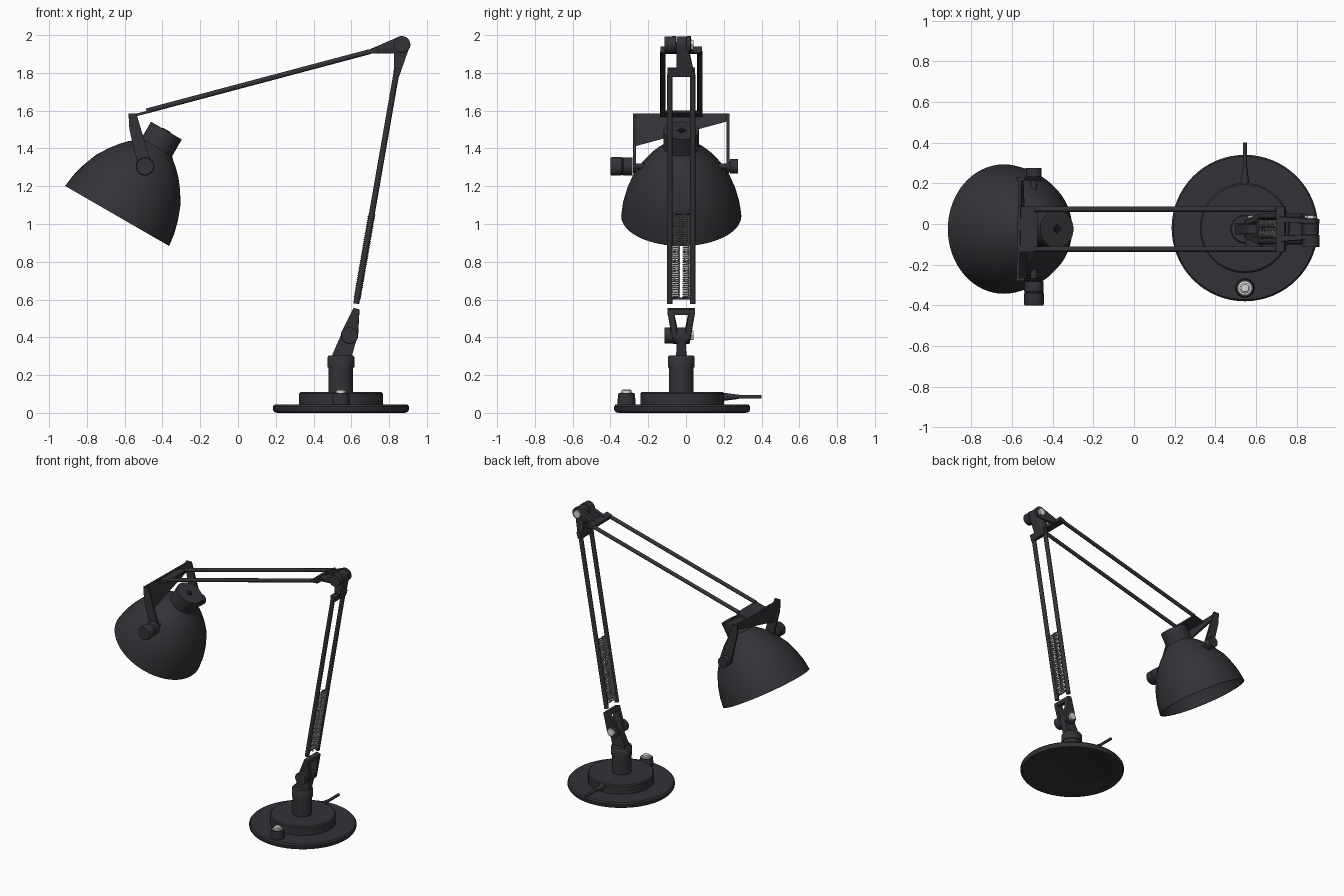
import bpy, bmesh, math
from mathutils import Vector

if "Cube" in bpy.data.objects:
    bpy.data.objects.remove(bpy.data.objects["Cube"])

CY = -0.025  # the lamp's middle plane


def material(name, rgb):
    m = bpy.data.materials.new(name)
    m.diffuse_color = (*rgb, 1)
    m.use_nodes = True
    m.node_tree.nodes["Principled BSDF"].inputs["Base Color"].default_value = m.diffuse_color
    return m


BLACK = material("charcoal black", (0.033, 0.032, 0.038))
DARK = material("deep black", (0.008, 0.008, 0.009))
SILVER = material("bright silver", (0.70, 0.70, 0.68))
STEEL = material("spring steel", (0.42, 0.42, 0.40))


def finish(bm, name, mat, angle=35):
    bmesh.ops.remove_doubles(bm, verts=bm.verts, dist=1e-5)
    bmesh.ops.recalc_face_normals(bm, faces=bm.faces)
    me = bpy.data.meshes.new(name)
    bm.to_mesh(me)
    bm.free()
    me.materials.append(mat)
    ob = bpy.data.objects.new(name, me)
    bpy.context.collection.objects.link(ob)
    bpy.ops.object.select_all(action='DESELECT')
    ob.select_set(True)
    bpy.context.view_layer.objects.active = ob
    bpy.ops.object.shade_smooth_by_angle(angle=math.radians(angle))
    return ob


def lathe(name, profile, origin, axis, mat=BLACK, seg=32, closed=False):
    """Revolve (radius, distance) points about an axis."""
    bm = bmesh.new()
    rot = Vector((0, 0, 1)).rotation_difference(Vector(axis).normalized())
    rings = []
    for r, t in profile:
        ring = []
        for i in range(seg):
            a = math.tau * i / seg
            p = rot @ Vector((r * math.cos(a), r * math.sin(a), t))
            ring.append(bm.verts.new(p + Vector(origin)))
        rings.append(ring)
    pairs = list(zip(rings, rings[1:]))
    if closed:
        pairs.append((rings[-1], rings[0]))
    for a, b in pairs:
        for i in range(seg):
            j = (i + 1) % seg
            bm.faces.new((a[i], a[j], b[j], b[i]))
    return finish(bm, name, mat)


def rod(name, p0, p1, r0, r1=None, mat=BLACK, seg=16):
    d = Vector(p1) - Vector(p0)
    r1 = r0 if r1 is None else r1
    return lathe(name, [(0, 0), (r0, 0), (r1, d.length), (0, d.length)], p0, d, mat, seg)


def hull(name, pts, mat=BLACK):
    bm = bmesh.new()
    vs = [bm.verts.new(p) for p in pts]
    res = bmesh.ops.convex_hull(bm, input=vs)
    junk = set(res["geom_interior"]) | set(res["geom_unused"])
    bmesh.ops.delete(bm, geom=[v for v in junk if isinstance(v, bmesh.types.BMVert)], context='VERTS')
    bmesh.ops.dissolve_limit(bm, angle_limit=0.01, verts=bm.verts, edges=bm.edges)
    return finish(bm, name, mat, 30)


def ring_xz(x, z, r, y, n=20):
    return [(x + r * math.cos(math.tau * i / n), y, z + r * math.sin(math.tau * i / n)) for i in range(n)]


def fork(name, tip, bar_half, bar_len, arm_tip, pivot, arm_pivot, r, thick=0.012):
    """Crossbar at the tip; arms given as (y from, y to) spans at tip and pivot."""
    t, p = Vector((tip[0], 0, tip[1])), Vector((pivot[0], 0, pivot[1]))
    d = (p - t).normalized()
    n = Vector((-d.z, 0, d.x)) * thick

    def box(y0, y1, depth):
        return [t + s * n * (1 + 8 * e) + d * e + Vector((0, CY + y, 0))
                for s in (-1, 1) for e in (0, depth) for y in (y0, y1)]
    for i, (at, ap) in enumerate(zip(arm_tip, arm_pivot)):
        pts = box(*at, bar_len * .6)
        for y in ap:
            pts += ring_xz(*pivot, r, CY + y)
        hull(f"{name}_arm_{i + 1}", pts)
    hull(f"{name}_crossbar", box(-bar_half, bar_half, bar_len))


# weighted base with a hollow underside, hub, column and collar
BX = 0.545
UP = (0, 0, 1)
base = (BX, CY + 0.005, 0)
lathe("base_plate", [(0, .042), (.1, .039), (.2, .029), (.28, .015), (.335, 0), (.352, .004), (.36, .016),
                     (.36, .034), (.352, .044), (0, .046)], base, UP, seg=64)
lathe("base_hub", [(.222, .04), (.222, .102), (.214, .11), (0, .112)], base, UP, seg=48)
lathe("column", [(.065, .1), (.065, .24), (.071, .24), (.071, .295), (.065, .304), (0, .304)],
      (BX, CY, 0), UP, seg=40)

# push switch and cable
lathe("switch_body", [(.047, .04), (.047, .07), (.043, .104), (0, .104)], (BX, -.315, 0), UP)
lathe("switch_cap", [(.033, .10), (.033, .107), (.026, .108), (.026, .118), (.018, .124), (0, .124)],
      (BX, -.315, 0), UP, SILVER)
rod("cable_sleeve", (BX, .18, .085), (BX, .28, .085), .024, .011)
rod("cable", (BX, .26, .085), (BX, .40, .085), .010)

# lower joint: post and fork
LOW = (0.59, 0.41)
post = [(x, CY + y, z) for x in (.50, .60) for y in (-.027, .027) for z in (.29, .31)]
for y in (-.022, .022):
    post += ring_xz(*LOW, .042, CY + y)
hull("lower_post", post)
fork("lower_fork", (.628, .552), .073, .03, [(-.073, -.043), (.043, .073)], LOW,
     [(-.044, -.022), (.022, .044)], .046, .016)

# elbow: solid bracket for the lower arm, fork for the upper arm
TOP = (0.868, 1.95)
fork("elbow_lower_bracket", (.838, 1.78), .073, .045, [(-.025, .066)], TOP, [(-.026, .026)], .042, .014)
fork("elbow_upper_bracket", (.70, 1.913), .11, .045, [(-.062, -.034), (.034, .062)], TOP,
     [(-.05, -.028), (.028, .05)], .045)

# knob, pin and nut at both joints
for name, (x, z) in (("lower", LOW), ("elbow", TOP)):
    rod(name + "_knob", (x, CY - .088, z), (x, CY - .04, z), .043, seg=32)
    rod(name + "_pin", (x, CY - .05, z), (x, CY + .05, z), .014)
    rod(name + "_nut", (x, CY + .04, z), (x, CY + .066, z), .029, mat=SILVER, seg=6)

# twin rods of both arms
A, B = Vector((.626, CY, .578)), Vector((.837, CY, 1.79))
C, D = Vector((.70, CY, 1.913)), Vector((-.485, CY, 1.598))
for s, side in ((-1, "front"), (1, "back")):
    rod(f"lower_rod_{side}", A + Vector((0, s * .061, 0)), B + Vector((0, s * .061, 0)), .0155)
    rod(f"upper_rod_{side}", C + Vector((0, s * .098, 0)), D + Vector((0, s * .098, 0)), .0135)

# tension springs between the lower rods
axis = (B - A).normalized()
rot = Vector((0, 0, 1)).rotation_difference(axis)
for s, side in ((-1, "front"), (1, "back")):
    cu = bpy.data.curves.new("spring_" + side, 'CURVE')
    cu.dimensions = '3D'
    cu.bevel_depth, cu.bevel_resolution = .0036, 0
    sp = cu.splines.new('POLY')
    turns, per, length = 44, 12, .45
    sp.points.add(turns * per)
    for i, pt in enumerate(sp.points):
        a = math.tau * i / per
        p = rot @ Vector((.017 * math.cos(a), .017 * math.sin(a), .03 + length * i / (turns * per)))
        pt.co = (*(A + p + Vector((0, s * .026, 0))), 1)
    cu.materials.append(STEEL)
    bpy.context.collection.objects.link(bpy.data.objects.new("spring_" + side, cu))
for t, name in ((.028, "spring_pin_bottom"), (.482, "spring_pin_top")):
    p = A + axis * t
    rod(name, p - Vector((0, .06, 0)), p + Vector((0, .06, 0)), .004, mat=BLACK, seg=8)

# yoke: slanted back plate, side arms and link to the upper rods
hull("yoke_plate", [(x + e, y, z) for x, y, z in ((-.578, -.275, 1.585), (-.568, .225, 1.585),
     (-.558, .225, 1.545), (-.535, -.275, 1.41)) for e in (0, .014)])
hull("yoke_link", [(x, CY + y, z + e) for x, z in ((-.565, 1.572), (-.475, 1.595))
                   for y in (-.112, .112) for e in (-.008, .006)])
PIV = (-.492, 1.305)
for y, side in ((-.28, "front"), (.215, "back")):
    pts = [(x, y + e, z) for x, z in ((-.58, 1.585), (-.538, 1.585), (-.575, 1.50), (-.475, 1.37))
           for e in (0, .014)]
    pts += ring_xz(*PIV, .036, y) + ring_xz(*PIV, .036, y + .014)
    hull(f"yoke_arm_{side}", pts)
    rod(f"shade_pin_{side}", (PIV[0], y, PIV[1]), (PIV[0], CY, PIV[1]), .016)
lathe("tilt_knob", [(0, 0), (.045, 0), (.049, .006), (.049, .058), (.046, .06), (.046, .066), (.048, .068),
                    (.047, .118), (0, .118)], (PIV[0], -.40, PIV[1]), (0, 1, 0))
lathe("tilt_nut", [(0, 0), (.028, 0), (.028, .018), (.038, .018), (.038, .06), (0, .06)],
      (PIV[0], .215, PIV[1]), (0, 1, 0))

# open bell shade with a neck, tilted 30 degrees
tilt = Vector((.5, 0, .866))
rim = Vector((-.64, CY, 1.0425))
outer = [(.318, 0), (.309, .07), (.291, .14), (.26, .222), (.217, .29), (.178, .34), (.146, .373),
         (.108, .405), (.094, .42)]
inner = [(r - .008, max(0, t - .005)) for r, t in outer]
neck = [(.094, .522), (0, .522), (0, .505), (.084, .505)]
lathe("shade", outer + neck + inner[::-1], rim, tilt, seg=64, closed=True)
rod("shade_neck_socket", rim + tilt * .522, rim + tilt * .526, .024, mat=DARK, seg=4)
